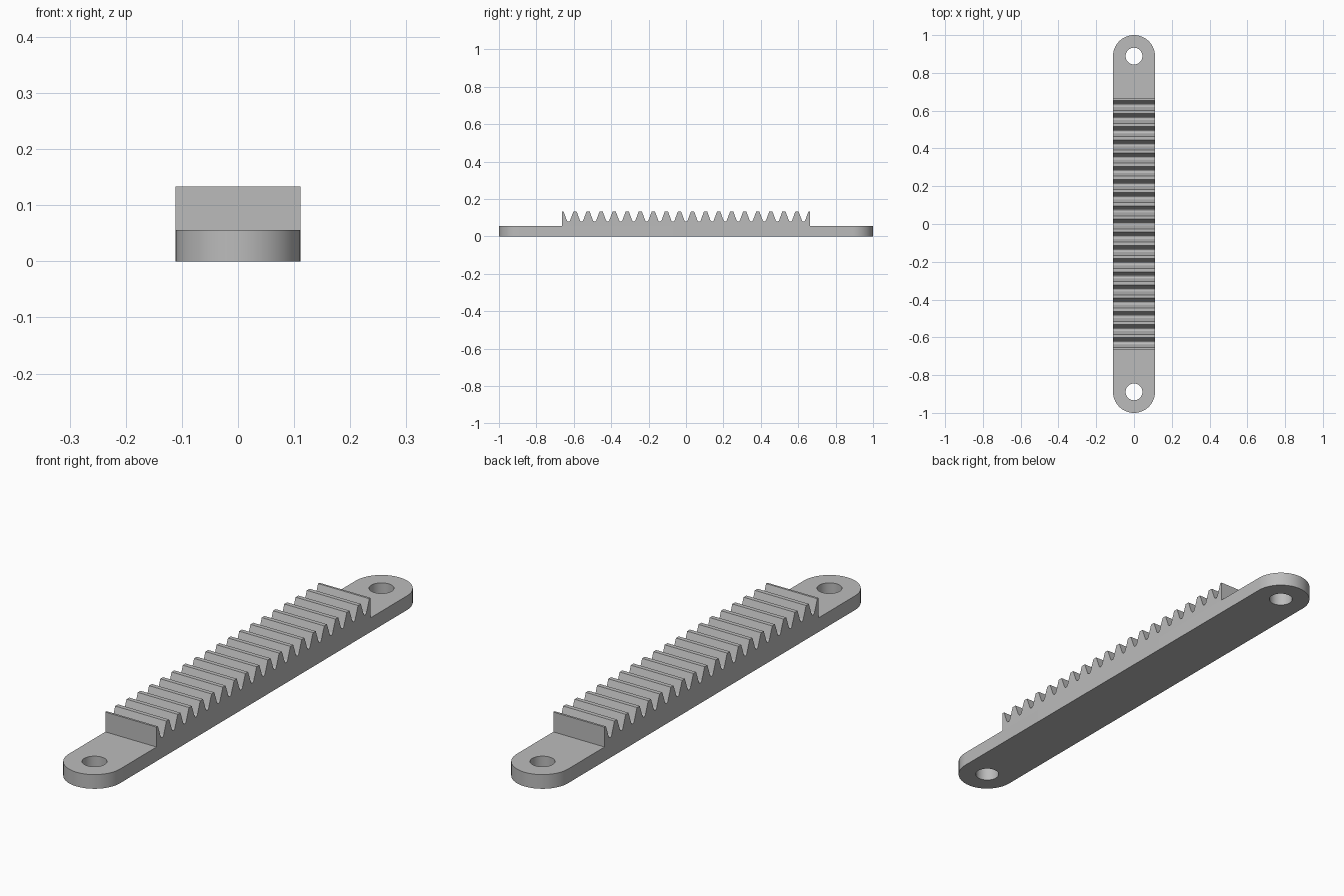
import bpy, bmesh, math

cube = bpy.data.objects.get("Cube")
if cube:
    bpy.data.objects.remove(cube)

UNIT = 1 / 45              # gear module
HALF_W = 5 * UNIT          # half width of the bar
PLATE_T = 2.5 * UNIT       # mounting plate thickness
TOP = 6 * UNIT             # tooth tip height
PITCH = math.pi * UNIT
GAPS = 19
HOLE_Y, HOLE_R = 40 * UNIT, 2 * UNIT

grey = bpy.data.materials.new("plain grey")
grey.use_nodes = True
colour = (0.5, 0.5, 0.5, 1)
grey.diffuse_color = colour
grey.node_tree.nodes["Principled BSDF"].inputs["Base Color"].default_value = colour


def extrude_outline(name, points, offset):
    """Solid made by sweeping a closed outline along an offset."""
    bm = bmesh.new()
    face = bm.faces.new([bm.verts.new(p) for p in points])
    swept = bmesh.ops.extrude_face_region(bm, geom=[face])["geom"]
    bmesh.ops.translate(bm, vec=offset, verts=[v for v in swept if isinstance(v, bmesh.types.BMVert)])
    bmesh.ops.recalc_face_normals(bm, faces=bm.faces)
    mesh = bpy.data.meshes.new(name)
    bm.to_mesh(mesh)
    bm.free()
    mesh.materials.append(grey)
    obj = bpy.data.objects.new(name, mesh)
    bpy.context.collection.objects.link(obj)
    return obj


def arc(cy, radius, start, sweep, steps):
    return [(radius * math.cos(start + sweep * i / steps),
             cy + radius * math.sin(start + sweep * i / steps), 0) for i in range(steps + 1)]


# Mounting plate with rounded ends
outline = arc(HOLE_Y, HALF_W, 0, math.pi, 32) + arc(-HOLE_Y, HALF_W, math.pi, math.pi, 32)
plate = extrude_outline("mounting_plate", outline, (0, 0, PLATE_T))

# Screw holes
for side in (-1, 1):
    ring = arc(side * HOLE_Y, HOLE_R, 0, 2 * math.pi, 48)[:-1]
    cutter = extrude_outline("hole_cutter", [(x, y, -0.05) for x, y, z in ring], (0, 0, 0.2))
    cutter.hide_render = True
    cutter.hide_set(True)
    cut = plate.modifiers.new("screw_hole", "BOOLEAN")
    cut.operation, cut.solver, cut.object = "DIFFERENCE", "EXACT", cutter

bpy.context.view_layer.objects.active = plate
plate.select_set(True)
for modifier in list(plate.modifiers):
    bpy.ops.object.modifier_apply(modifier=modifier.name)
for obj in [o for o in bpy.data.objects if o.name.startswith("hole_cutter")]:
    bpy.data.objects.remove(obj)
bpy.ops.object.shade_smooth_by_angle(angle=math.radians(30))

# Toothed rack: half a gap as (distance from tooth centre, height), mirrored per gap
half_gap = [(0.0085, TOP), (0.0235, 0.093), (0.0258, 0.0865), (0.0290, 0.0820), (0.0325, 0.0800)]
gap = half_gap + [(PITCH - y, z) for y, z in reversed(half_gap)]
end = GAPS * PITCH / 2
profile = [(-end, PLATE_T), (-end, TOP)]
for i in range(GAPS):
    profile += [(-end + i * PITCH + y, z) for y, z in gap]
profile += [(end, TOP), (end, PLATE_T)]
rack = extrude_outline("toothed_rack", [(-HALF_W, y, z) for y, z in profile], (2 * HALF_W, 0, 0))
